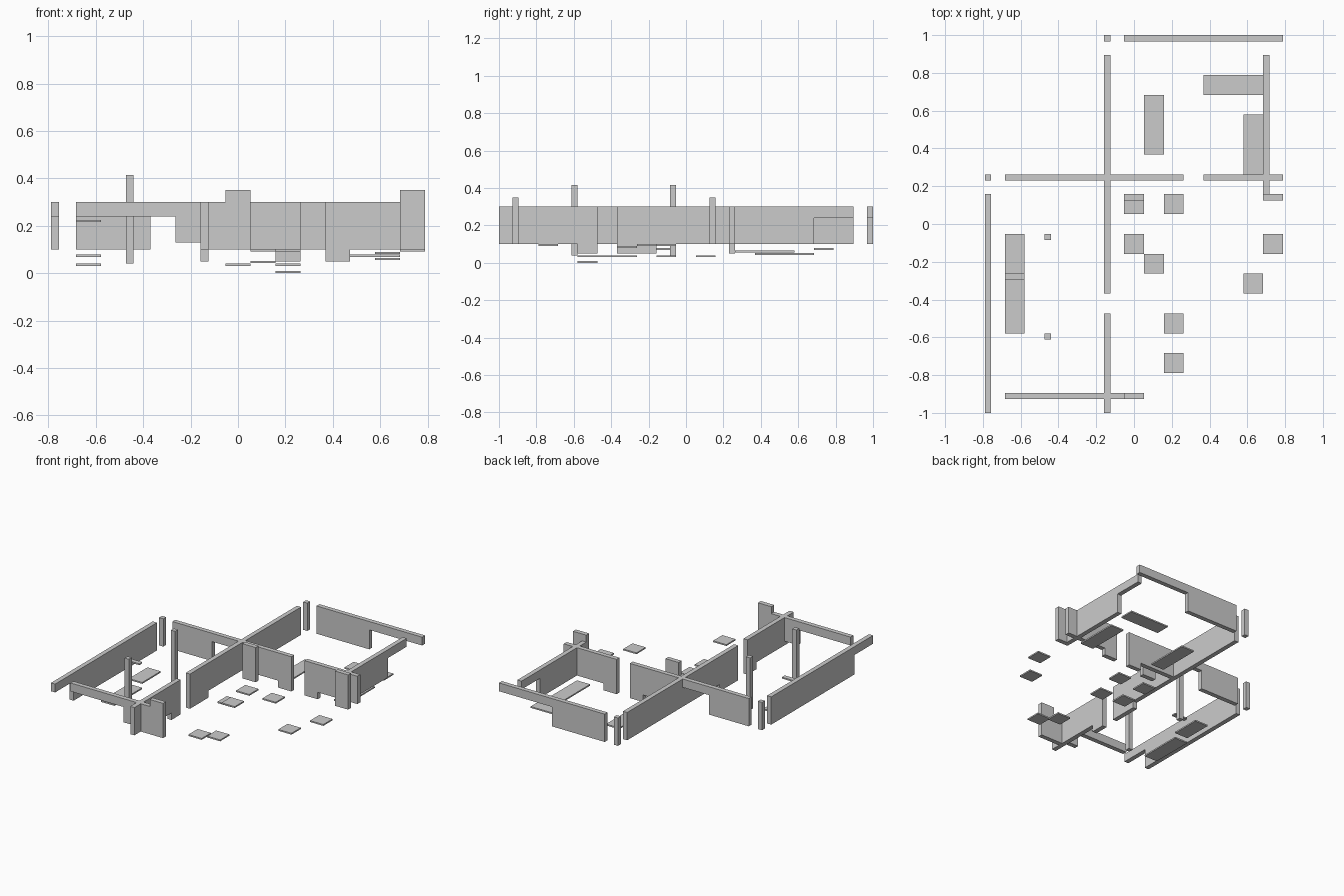
import bpy, bmesh

if "Cube" in bpy.data.objects:
    bpy.data.objects.remove(bpy.data.objects["Cube"])

U = 2 / 19          # grid cell
T = 0.033           # wall thickness
TOP = 0.30


def gx(i):
    return -15 * U / 2 + i * U


def gy(j):
    return -1 + j * U


def finish(name, bm):
    bmesh.ops.recalc_face_normals(bm, faces=bm.faces)
    me = bpy.data.meshes.new(name)
    bm.to_mesh(me)
    bm.free()
    ob = bpy.data.objects.new(name, me)
    bpy.context.collection.objects.link(ob)


def box(name, x0, x1, y0, y1, z0, z1):
    bm = bmesh.new()
    bmesh.ops.create_cube(bm, size=1)
    for v in bm.verts:
        v.co.x = x1 if v.co.x > 0 else x0
        v.co.y = y1 if v.co.y > 0 else y0
        v.co.z = z1 if v.co.z > 0 else z0
    finish(name, bm)


def wall(name, axis, line, runs, top=TOP):
    """Stepped wall: runs are (first cell, end cell, underside height)."""
    g = gx if axis == 'x' else gy
    prof = [(g(runs[-1][1]), top), (g(runs[0][0]), top)]
    for a, b, z in runs:
        prof += [(g(a), z), (g(b), z)]
    bm = bmesh.new()
    if axis == 'x':     # sits on the back edge of its row
        y = gy(line) - T
        vs = [bm.verts.new((p, y, z)) for p, z in prof]
        shift = (0, T, 0)
    else:               # sits on the left edge of its column
        x = gx(line)
        vs = [bm.verts.new((x, p, z)) for p, z in prof]
        shift = (T, 0, 0)
    f = bm.faces.new(vs)
    r = bmesh.ops.extrude_face_region(bm, geom=[f], use_keep_orig=True)
    bmesh.ops.translate(bm, vec=shift,
                        verts=[e for e in r['geom'] if isinstance(e, bmesh.types.BMVert)])
    finish(name, bm)


# Walls running left to right
wall("back_wall", 'x', 19, [(7, 11, 0.10), (11, 15, 0.24)])
wall("middle_wall_left", 'x', 12, [(1, 4, 0.10), (4, 6, 0.24), (6, 9, 0.10), (9, 10, 0.05)])
wall("middle_wall_right", 'x', 12, [(11, 12, 0.05), (12, 15, 0.10)])
wall("front_wall", 'x', 1, [(1, 5, 0.24), (5, 6, 0.13), (6, 7, 0.10)])

# Walls running front to back
wall("left_wall", 'y', 0, [(0, 2, 0.24), (2, 11, 0.10)])
wall("inner_wall_front", 'y', 6, [(0, 4, 0.10), (4, 5, 0.05)])
wall("inner_wall_back", 'y', 6, [(6, 8, 0.05), (8, 18, 0.10)])
wall("right_wall", 'y', 14, [(11, 16, 0.10), (16, 18, 0.24)])

# Taller panels
for n, (i, j) in enumerate([(7, 1), (7, 11), (14, 11)]):
    wall(f"tall_panel_{n + 1}", 'x', j, [(i, i + 1, 0.10)], 0.35)

# Posts
for n, (i, j, z0, z1) in enumerate([(0, 12, 0.10, TOP), (6, 19, 0.10, TOP),
                                    (3, 4, 0.04, 0.415), (3, 9, 0.04, 0.415)]):
    box(f"post_{n + 1}", gx(i), gx(i) + T, gy(j) - T, gy(j), z0, z1)

# Small ledge
box("ledge", gx(1), gx(2), gy(7) - T, gy(7), 0.215, 0.225)

# Floor slabs: cell range in x, cell range in y, underside height
slabs = [(8, 9, 13, 16, 0.042), (11, 14, 16, 17, 0.068), (13, 14, 12, 15, 0.055),
         (7, 8, 10, 11, 0.030), (9, 10, 10, 11, 0.030), (7, 8, 8, 9, 0.030),
         (8, 9, 7, 8, 0.091), (14, 15, 8, 9, 0.091), (13, 14, 6, 7, 0.080),
         (9, 10, 4, 5, 0.0), (9, 10, 2, 3, 0.091),
         (1, 2, 4, 7, 0.030), (1, 2, 7, 9, 0.068)]
for n, (i0, i1, j0, j1, z) in enumerate(slabs):
    box(f"slab_{n + 1}", gx(i0), gx(i1), gy(j0), gy(j1), z, z + 0.01)
